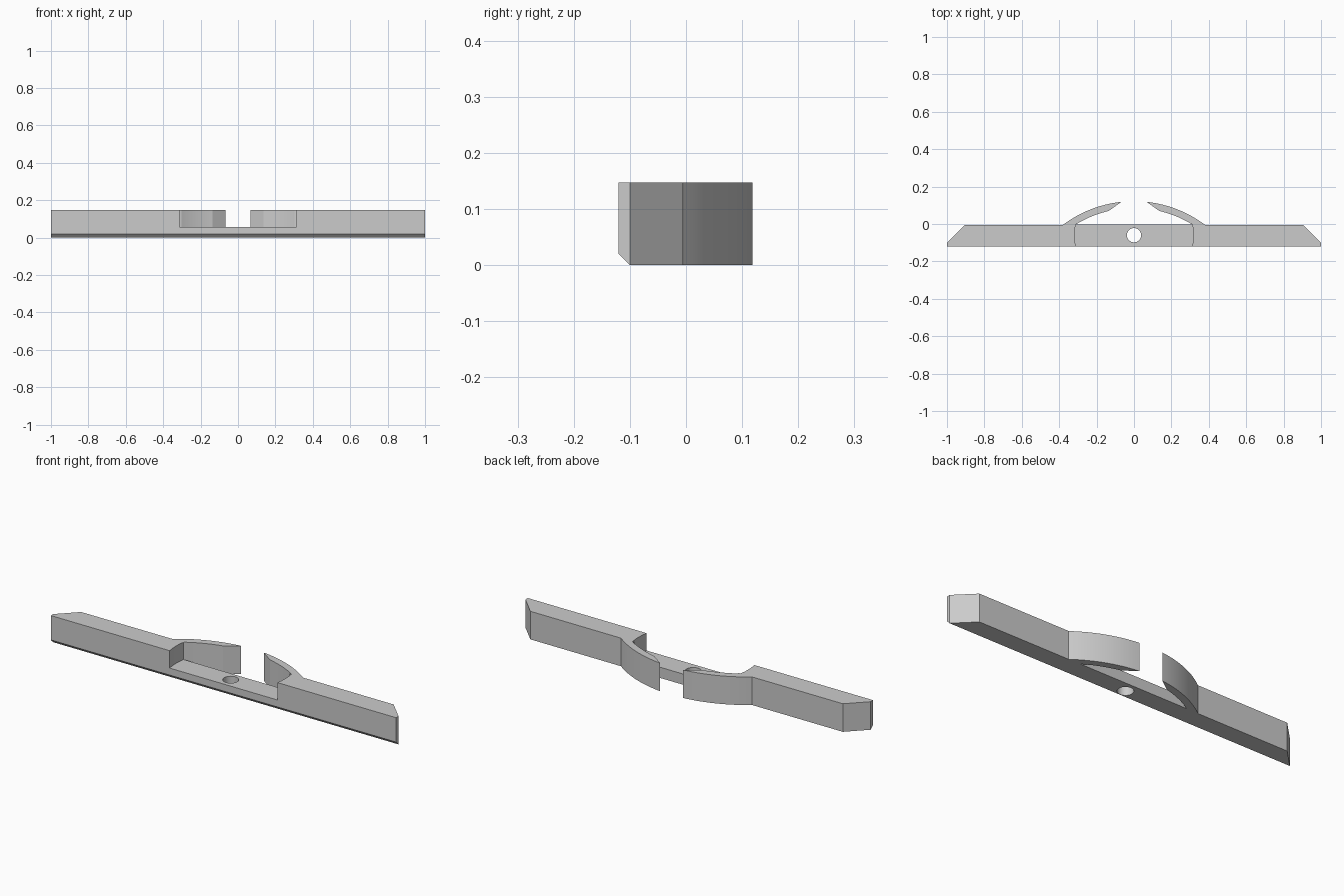
import bpy, bmesh
from math import sqrt

if "Cube" in bpy.data.objects:
    bpy.data.objects.remove(bpy.data.objects["Cube"])

HEIGHT, FLOOR = 0.147, 0.056
FRONT, BACK = -0.12, -0.005
HOLE_Y = -0.06
ARC_Y = -0.512          # shared centre of the two arm arcs

grey = bpy.data.materials.new("plain grey")
grey.use_nodes = True
colour = (0.6, 0.6, 0.6, 1)
grey.diffuse_color = colour
grey.node_tree.nodes["Principled BSDF"].inputs["Base Color"].default_value = colour


def arc(radius, x0, x1, steps=14):
    """Points on an arm arc from x0 to x1."""
    xs = [x0 + (x1 - x0) * i / steps for i in range(steps + 1)]
    return [(x, ARC_Y + sqrt(radius ** 2 - x ** 2)) for x in xs]


def mirrored(half):
    """Close a right-hand outline with its mirror image."""
    return half + [(-x, y) for x, y in reversed(half)]


def prism(name, outline, z0, z1):
    bm = bmesh.new()
    face = bm.faces.new([bm.verts.new((x, y, z0)) for x, y in outline])
    top = bmesh.ops.extrude_face_region(bm, geom=[face])["geom"]
    for v in top:
        if isinstance(v, bmesh.types.BMVert):
            v.co.z = z1
    bmesh.ops.recalc_face_normals(bm, faces=bm.faces)
    mesh = bpy.data.meshes.new(name)
    bm.to_mesh(mesh)
    bm.free()
    mesh.materials.append(grey)
    obj = bpy.data.objects.new(name, mesh)
    bpy.context.collection.objects.link(obj)
    return obj


def cut(target, cutter):
    cutter.hide_render = True
    mod = target.modifiers.new("cut", "BOOLEAN")
    mod.operation, mod.solver, mod.object = "DIFFERENCE", "EXACT", cutter
    bpy.context.view_layer.objects.active = target
    bpy.ops.object.modifier_apply(modifier=mod.name)
    bpy.data.objects.remove(cutter)


# Bar with angled ends and two curved arms that taper to points
half = [(1, FRONT), (1, -0.1), (0.905, BACK)]
half += arc(0.634, 0.38, 0.067)
half += arc(0.597, 0.136, 0.3125)
bar = prism("bar_with_curved_arms", mirrored(half), 0, HEIGHT)

# Bevel along the lower front edge
bm = bmesh.new()
bm.from_mesh(bar.data)
edge = [e for e in bm.edges
        if all(v.co.z < 0.001 and v.co.y < FRONT + 0.001 for v in e.verts)]
bmesh.ops.bevel(bm, geom=edge, offset=0.0195, segments=1, affect="EDGES")
bm.to_mesh(bar.data)
bm.free()

# Open recess with gently curved end walls
ys = [FRONT - 0.02 + (BACK - FRONT + 0.02) * i / 10 for i in range(11)]
half = [(sqrt(0.3173 ** 2 - (y - HOLE_Y) ** 2), y) for y in ys] + [(0.25, 0.005)]
cut(bar, prism("recess_cutter", mirrored(half), FLOOR, HEIGHT + 0.1))

# Round screw hole
bpy.ops.mesh.primitive_cylinder_add(vertices=48, radius=0.038, depth=1,
                                    location=(0, HOLE_Y, 0))
hole = bpy.context.object
hole.name = "hole_cutter"
hole.data.materials.append(grey)
cut(bar, hole)

# Smooth the curves and keep the corners sharp
bpy.ops.object.select_all(action="DESELECT")
bar.select_set(True)
bpy.context.view_layer.objects.active = bar
bpy.ops.object.shade_smooth_by_angle(angle=0.35)
